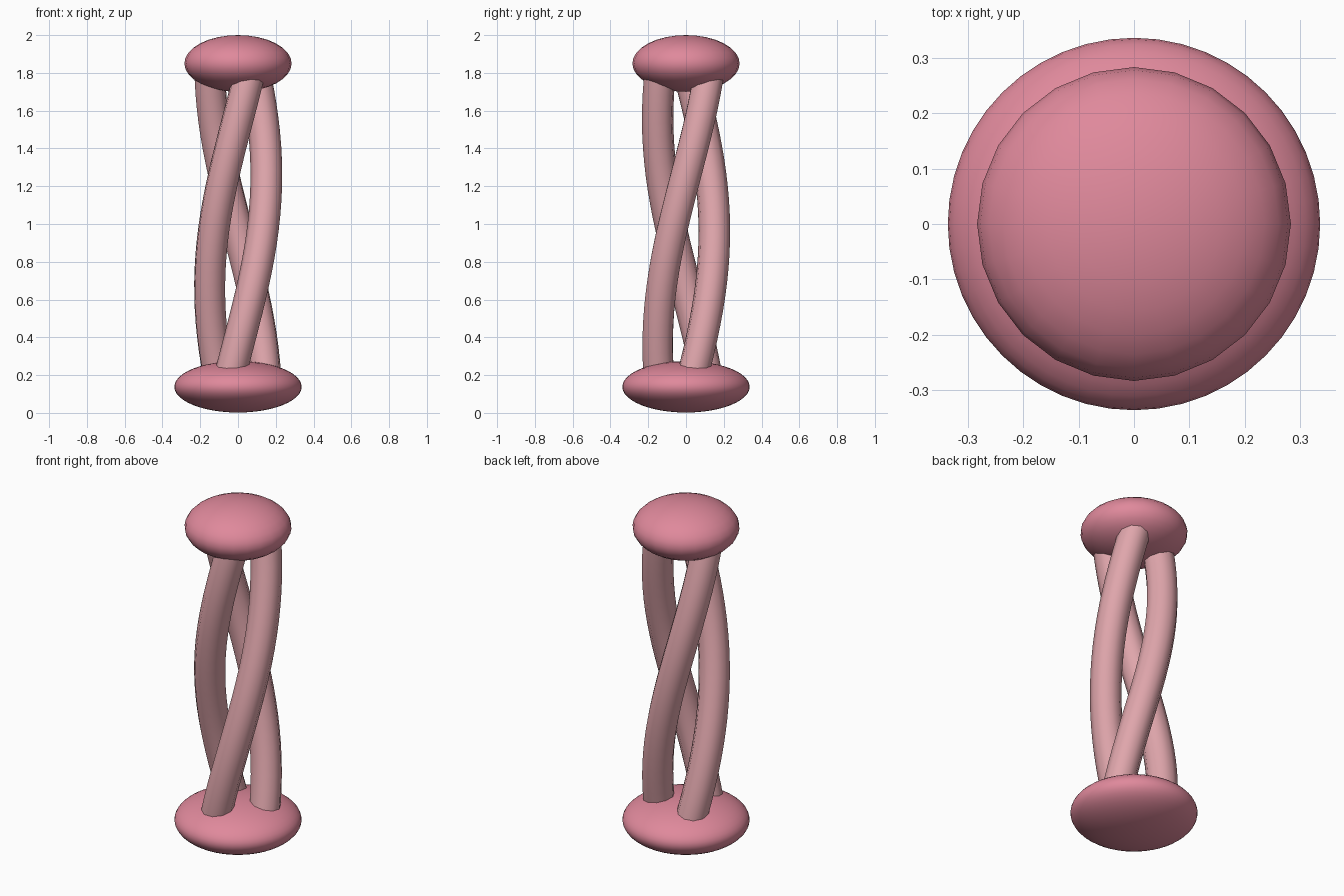
import bpy
import math

cube = bpy.data.objects.get("Cube")
if cube:
    bpy.data.objects.remove(cube, do_unlink=True)


def material(name, color):
    mat = bpy.data.materials.new(name)
    mat.use_nodes = True
    mat.diffuse_color = color
    mat.node_tree.nodes["Principled BSDF"].inputs["Base Color"].default_value = color
    return mat


rose = material("rose pink", (0.74, 0.25, 0.33, 1))
pale = material("pale pink", (0.74, 0.38, 0.41, 1))


# Flattened round caps at each end
def cap(name, radius, half_height, z, segments, rings):
    bpy.ops.mesh.primitive_uv_sphere_add(segments=segments, ring_count=rings, radius=1,
                                         location=(0, 0, z))
    obj = bpy.context.object
    obj.name = name
    obj.scale = (radius, radius, half_height)
    bpy.ops.object.transform_apply(location=False, rotation=False, scale=True)
    obj.data.materials.append(rose)
    bpy.ops.object.shade_smooth()


cap("bottom_cap", 0.337, 0.136, 0.138, 48, 24)
cap("top_cap", 0.284, 0.15, 1.85, 24, 16)


# Twisted strands: a helix path swept with a round section
HELIX_RADIUS, TUBE_RADIUS = 0.15, 0.084
Z_START, Z_END, STEPS = 0.12, 1.84, 24
TURN_PER_UNIT = math.radians(100)


def strand(name, start):
    curve = bpy.data.curves.new(name, "CURVE")
    curve.dimensions = "3D"
    curve.bevel_depth = TUBE_RADIUS
    curve.bevel_resolution = 3
    curve.use_fill_caps = True
    path = curve.splines.new("POLY")
    path.points.add(STEPS)
    for i, point in enumerate(path.points):
        z = Z_START + (Z_END - Z_START) * i / STEPS
        a = start + TURN_PER_UNIT * (z - Z_START)
        point.co = (HELIX_RADIUS * math.cos(a), HELIX_RADIUS * math.sin(a), z, 1)
    obj = bpy.data.objects.new(name, curve)
    bpy.context.collection.objects.link(obj)
    bpy.ops.object.select_all(action="DESELECT")
    obj.select_set(True)
    bpy.context.view_layer.objects.active = obj
    bpy.ops.object.convert(target="MESH")
    obj = bpy.context.object
    obj.data.materials.clear()
    obj.data.materials.append(pale)
    bpy.ops.object.shade_smooth_by_angle(angle=math.radians(50))


for n in range(3):
    strand(f"twisted_strand_{n + 1}", math.radians(-114 + 120 * n))
